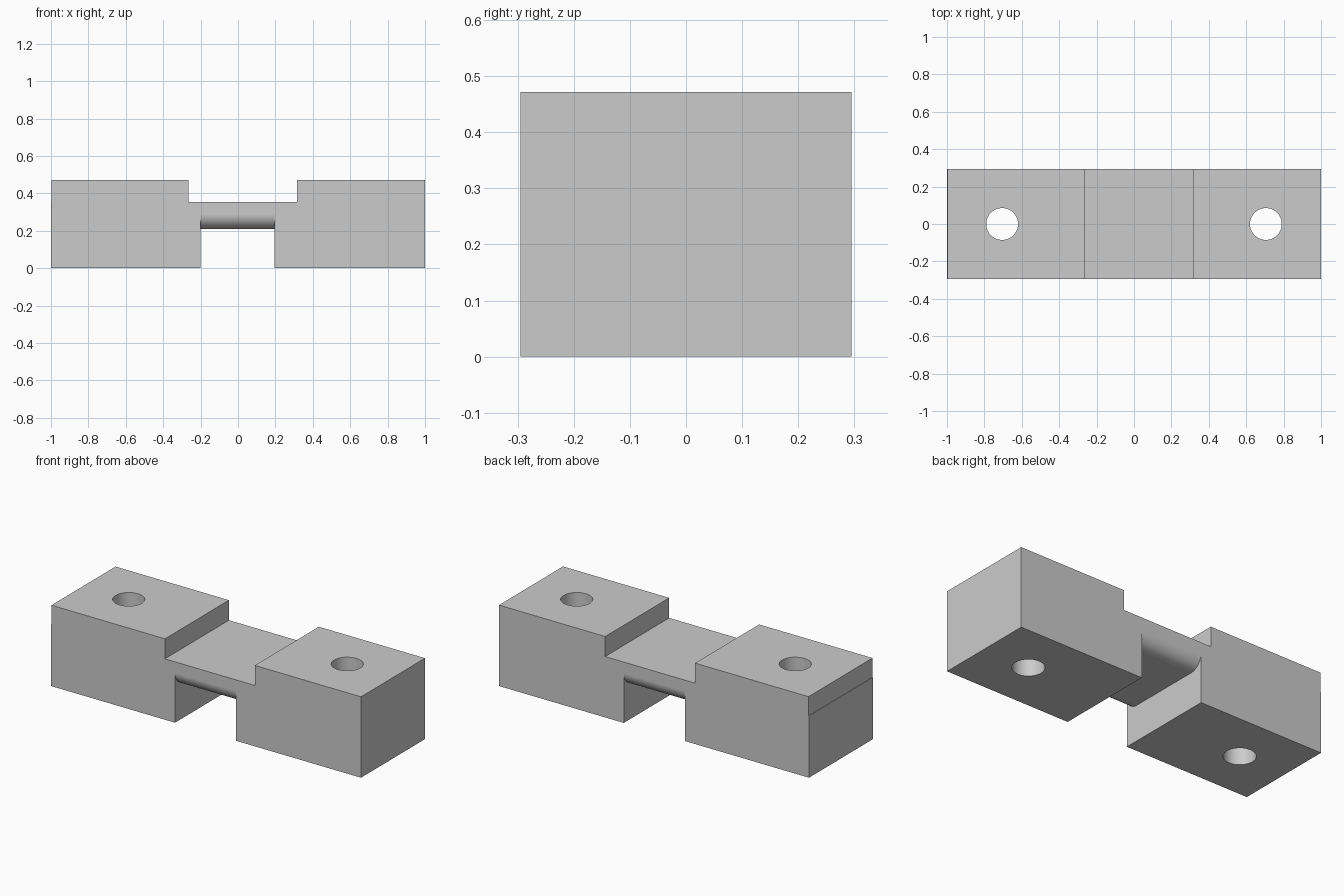
import bpy, bmesh, math
from mathutils import Vector

cube = bpy.data.objects.get("Cube")
if cube:
    bpy.data.objects.remove(cube, do_unlink=True)

HALF_DEPTH = 0.295
HEIGHT = 0.472

grey = bpy.data.materials.new("plain grey")
grey.use_nodes = True
grey.diffuse_color = (0.6, 0.6, 0.6, 1)
grey.node_tree.nodes["Principled BSDF"].inputs["Base Color"].default_value = (0.6, 0.6, 0.6, 1)


def prism(name, points, sweep):
    """Extrude a closed outline along the sweep vector."""
    bm = bmesh.new()
    face = bm.faces.new([bm.verts.new(p) for p in points])
    grown = bmesh.ops.extrude_face_region(bm, geom=[face])["geom"]
    moved = [v for v in grown if isinstance(v, bmesh.types.BMVert)]
    bmesh.ops.translate(bm, verts=moved, vec=Vector(sweep))
    bmesh.ops.recalc_face_normals(bm, faces=bm.faces)
    mesh = bpy.data.meshes.new(name)
    bm.to_mesh(mesh)
    bm.free()
    mesh.materials.append(grey)
    obj = bpy.data.objects.new(name, mesh)
    bpy.context.collection.objects.link(obj)
    return obj


def cut(body, cutter):
    """Subtract the cutter from the body and discard it."""
    cutter.hide_render = True
    mod = body.modifiers.new("cut", "BOOLEAN")
    mod.operation = "DIFFERENCE"
    mod.solver = "EXACT"
    mod.object = cutter
    bpy.context.view_layer.objects.active = body
    bpy.ops.object.modifier_apply(modifier=mod.name)
    bpy.data.objects.remove(cutter, do_unlink=True)


# Body: stepped side outline, with a tiny ledge on one end
outline = [(-1, 0), (1, 0), (1, HEIGHT), (0.315, HEIGHT), (0.315, 0.355), (-0.265, 0.355),
           (-0.265, HEIGHT), (-0.997, HEIGHT), (-0.997, 0.36), (-1, 0.36)]
body = prism("bridge_block", [(x, -HALF_DEPTH, z) for x, z in outline], (0, 2 * HALF_DEPTH, 0))

# Opening under the bridge, leaving rounded lower edges front and back
radius, underside, steps = 0.08, 0.21, 14
half = [(0.4, -0.1), (0.4, underside + radius)]
for i in range(steps + 1):
    a = math.pi / 2 * i / steps
    half.append((HALF_DEPTH - radius + radius * math.cos(a),
                 underside + radius - radius * math.sin(a)))
section = half + [(-y, z) for y, z in reversed(half)]
cut(body, prism("opening_cutter", [(-0.2, y, z) for y, z in section], (0.395, 0, 0)))

# Bolt holes through both blocks
for side in (-1, 1):
    ring = [2 * math.pi * i / 48 for i in range(48)]
    circle = [(side * 0.705 + 0.085 * math.cos(a), 0.085 * math.sin(a), -0.1) for a in ring]
    cut(body, prism("hole_cutter", circle, (0, 0, 0.8)))

# Smooth the curves, keep flat faces flat
bpy.ops.object.select_all(action="DESELECT")
body.select_set(True)
bpy.context.view_layer.objects.active = body
bpy.ops.object.shade_smooth_by_angle(angle=math.radians(30))
weighted = body.modifiers.new("flat_faces", "WEIGHTED_NORMAL")
weighted.keep_sharp = True
